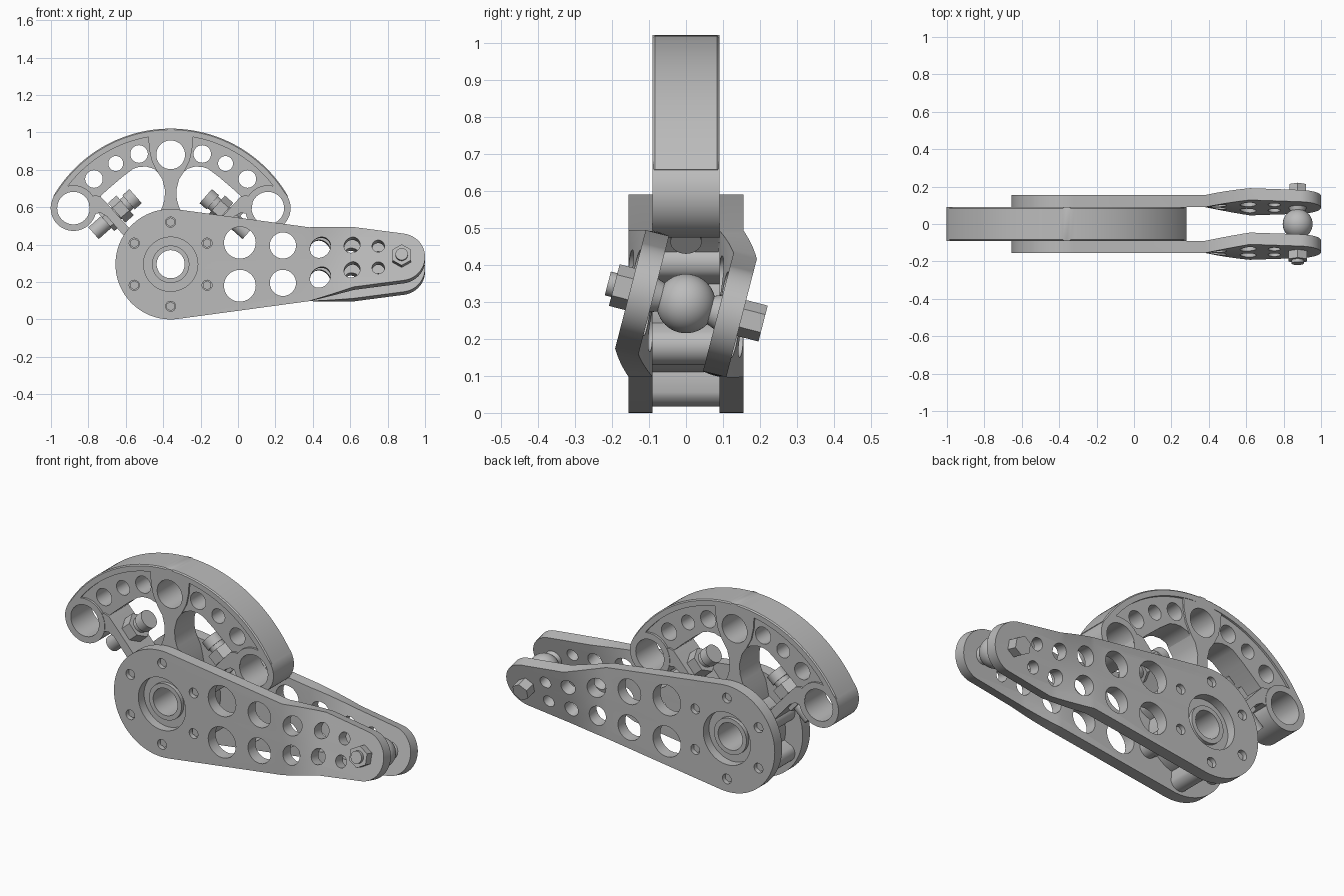
import bpy, bmesh, math
from mathutils import Vector, Matrix

if "Cube" in bpy.data.objects:
    bpy.data.objects.remove(bpy.data.objects["Cube"])

CX, CZ = -0.36, 0.295          # hub centre
TWIST = math.radians(-14.5)    # twist of the fork end

mat = bpy.data.materials.new("plain_grey")
mat.diffuse_color = (0.5, 0.5, 0.5, 1)
mat.use_nodes = True
mat.node_tree.nodes["Principled BSDF"].inputs["Base Color"].default_value = mat.diffuse_color


def finish(name, bm):
    bmesh.ops.remove_doubles(bm, verts=bm.verts, dist=1e-5)
    bmesh.ops.recalc_face_normals(bm, faces=bm.faces)
    me = bpy.data.meshes.new(name)
    bm.to_mesh(me)
    bm.free()
    me.shade_smooth()
    me.set_sharp_from_angle(angle=math.radians(30))
    me.materials.append(mat)
    ob = bpy.data.objects.new(name, me)
    bpy.context.collection.objects.link(ob)
    return ob


def arc(cx, cz, r, a0=0, a1=360, n=48):
    full = abs(a1 - a0) == 360
    m = n if full else n + 1
    return [(cx + r * math.cos(math.radians(a0 + (a1 - a0) * i / n)),
             cz + r * math.sin(math.radians(a0 + (a1 - a0) * i / n))) for i in range(m)]


def polar(d, deg):
    a = math.radians(deg)
    return CX + d * math.cos(a), CZ + d * math.sin(a)


def slab(loops, y0, y1):
    """Filled x-z outline with holes, extruded from y0 to y1."""
    cu = bpy.data.curves.new("outline", 'CURVE')
    cu.dimensions, cu.fill_mode = '2D', 'BOTH'
    cu.extrude = abs(y1 - y0) / 2
    for pts in loops:
        s = cu.splines.new('POLY')
        s.points.add(len(pts) - 1)
        for p, (x, z) in zip(s.points, pts):
            p.co = (x, z, 0, 1)
        s.use_cyclic_u = True
    ob = bpy.data.objects.new("outline", cu)
    bpy.context.collection.objects.link(ob)
    dg = bpy.context.evaluated_depsgraph_get()
    me = bpy.data.meshes.new_from_object(ob.evaluated_get(dg))
    bm = bmesh.new()
    bm.from_mesh(me)
    bpy.data.objects.remove(ob)
    bpy.data.meshes.remove(me)
    bm.transform(Matrix.Translation((0, (y0 + y1) / 2, 0)) @ Matrix.Rotation(math.pi / 2, 4, 'X'))
    bmesh.ops.remove_doubles(bm, verts=bm.verts, dist=1e-5)
    return bm


def rod(bm, p, q, r, r2=None, n=32):
    p, q = Vector(p), Vector(q)
    d = q - p
    m = Matrix.Translation((p + q) / 2) @ d.to_track_quat('Z', 'Y').to_matrix().to_4x4()
    bmesh.ops.create_cone(bm, cap_ends=True, segments=n, radius1=r,
                          radius2=r if r2 is None else r2, depth=d.length, matrix=m)


def twist(bm):
    for i in range(9):
        bmesh.ops.bisect_plane(bm, geom=bm.verts[:] + bm.edges[:] + bm.faces[:],
                               plane_co=(0.38 + 0.03 * i, 0, 0), plane_no=(1, 0, 0))
    for v in bm.verts:
        a = TWIST * min(1, max(0, (v.co.x - 0.38) / 0.24))
        y, z = v.co.y, v.co.z - CZ
        v.co.y = y * math.cos(a) - z * math.sin(a)
        v.co.z = CZ + y * math.sin(a) + z * math.cos(a)


# Side plates: tapered teardrop with lightening holes, twisted at the far end
EX, R1, R2 = 0.87, 0.295, 0.13
t = math.degrees(math.acos((R1 - R2) / (EX - CX)))
outline = arc(CX, CZ, R1, t, 360 - t, 64) + arc(EX, CZ, R2, -t, t, 32)
holes = [arc(CX, CZ, 0.145, n=64)]
for x, dz, r in [(0.01, 0.115, 0.085), (0.24, 0.1, 0.07), (0.44, 0.08, 0.055),
                 (0.61, 0.068, 0.043), (0.75, 0.06, 0.033)]:
    holes += [arc(x, CZ + s * dz, r, n=40) for s in (-1, 1)]
for k in range(6):
    holes.append(arc(*polar(0.225, 30 + 60 * k), 0.027, n=24))
for s, side in ((-1, "front"), (1, "back")):
    bm = slab([outline] + holes, s * 0.09, s * 0.155)
    twist(bm)
    finish(side + "_side_plate", bm)
    # Recessed bearing washer and clamp screws
    finish(side + "_bearing_washer",
           slab([arc(CX, CZ, 0.147), arc(CX, CZ, 0.098)], s * 0.085, s * 0.105))
    bm = bmesh.new()
    for k in range(6):
        x, z = polar(0.225, 30 + 60 * k)
        rod(bm, (x, s * 0.085, z), (x, s * 0.135, z), 0.025, n=6)
    finish(side + "_clamp_screws", bm)

# Bearing tube
finish("bearing_tube", slab([arc(CX, CZ, 0.1), arc(CX, CZ, 0.075)], -0.125, 0.125))

# Hub between the plates, with six bolt lobes
lobed = []
for i in range(180):
    f = math.radians((2 * i) % 60 - 30)
    d, r = 0.225, 0.053
    w = r * r - (d * math.sin(f)) ** 2
    lobed.append(polar(max(0.19, d * math.cos(f) + math.sqrt(w)) if w > 0 else 0.19, 2 * i))
finish("lobed_hub", slab([lobed, arc(CX, CZ, 0.099)], -0.0898, 0.0898))

# Cable quadrant web
inner = [(-0.74, 0.655), (-0.69, 0.70), (-0.62, 0.76), (-0.56, 0.805), (-0.53, 0.815),
         (-0.49, 0.817), (-0.45, 0.805), (-0.415, 0.775), (-0.395, 0.735), (-0.39, 0.69),
         (-0.393, 0.64), (-0.405, 0.6), (-0.43, 0.55), (-0.45, 0.46)]
mirrored = [(2 * CX - x, z) for x, z in inner]
lc, rc = polar(0.6, 150), polar(0.6, 30)
body = (arc(CX, CZ, 0.71, 150, 30, 64) + arc(*rc, 0.11, 30, -190, 28)
        + mirrored + inner[::-1] + arc(*lc, 0.11, 370, 150, 28))
mid_hole = arc(*polar(0.585, 90), 0.077, n=40)
cuts = [mid_hole, arc(*lc, 0.088, n=40), arc(*rc, 0.088, n=40)]
for a, r in ((106, 0.047), (118.6, 0.04), (132, 0.047)):
    cuts += [arc(*polar(0.613, b), r, n=32) for b in (a, 180 - a)]
finish("quadrant_web", slab([body] + cuts, -0.078, 0.078))

# Raised rim, end eyes and centre column of the quadrant
rim = arc(CX, CZ, 0.725, 150, 30, 72) + arc(CX, CZ, 0.69, 30, 150, 72)
bm = slab([rim], -0.09, 0.09)
bmesh.ops.bevel(bm, geom=[e for e in bm.edges if len(e.link_faces) == 2 and all(
    abs(v.co.y) > 0.08 and math.hypot(v.co.x - CX, v.co.z - CZ) > 0.72 for v in e.verts)
    and e.calc_length() < 0.05], offset=0.006, segments=1, affect='EDGES')
finish("quadrant_rim", bm)
for c, side in ((lc, "left"), (rc, "right")):
    finish(side + "_cable_eye", slab([arc(*c, 0.122), arc(*c, 0.087)], -0.09, 0.09))
half = [(-0.48, 0.985), (-0.475, 0.91), (-0.462, 0.85), (-0.435, 0.795), (-0.405, 0.75)] + inner[9:]
column = half + [(2 * CX - x, z) for x, z in half[::-1]]
finish("centre_column", slab([column, mid_hole], -0.087, 0.087))

# Slanted arms and their adjuster bolts, mirrored left and right
arm = [(-0.80, 0.645), (-0.765, 0.665), (-0.735, 0.657), (-0.70, 0.62), (-0.53, 0.43),
       (-0.57, 0.40), (-0.70, 0.55), (-0.735, 0.57), (-0.79, 0.56)]
for s, side in ((1, "left"), (-1, "right")):
    def mir(x):
        return x if s == 1 else 2 * CX - x
    finish(side + "_arm", slab([[(mir(x), z) for x, z in arm]], -0.088, 0.088))
    bm = bmesh.new()

    def at(u):
        return (mir(-0.66 + 0.75 * u), 0, 0.56 + 0.66 * u)
    rod(bm, at(-0.15), at(0.15), 0.042)
    rod(bm, at(-0.06), at(-0.02), 0.065, n=6)
    rod(bm, at(0.015), at(0.075), 0.07, n=6)
    rod(bm, at(0.1), at(0.15), 0.05)
    finish(side + "_adjuster_bolt", bm)

# Ball joint on a tilted pin at the fork end
ax = Vector((0, math.cos(TWIST), math.sin(TWIST)))
c = Vector((EX + 0.005, 0, CZ))
bm = bmesh.new()
bmesh.ops.create_uvsphere(bm, u_segments=40, v_segments=24, radius=0.08,
                          matrix=Matrix.Translation(c))
finish("ball_joint", bm)
bm = bmesh.new()
rod(bm, c - ax * 0.218, c + ax * 0.2, 0.033)
for s in (-1, 1):
    rod(bm, c + ax * s * 0.06, c + ax * s * 0.092, 0.036, 0.048)
finish("ball_pin", bm)
bm = bmesh.new()
rod(bm, c - ax * 0.154, c - ax * 0.2, 0.058, n=6)
rod(bm, c + ax * 0.154, c + ax * 0.215, 0.05, n=6)
finish("pin_nuts", bm)
